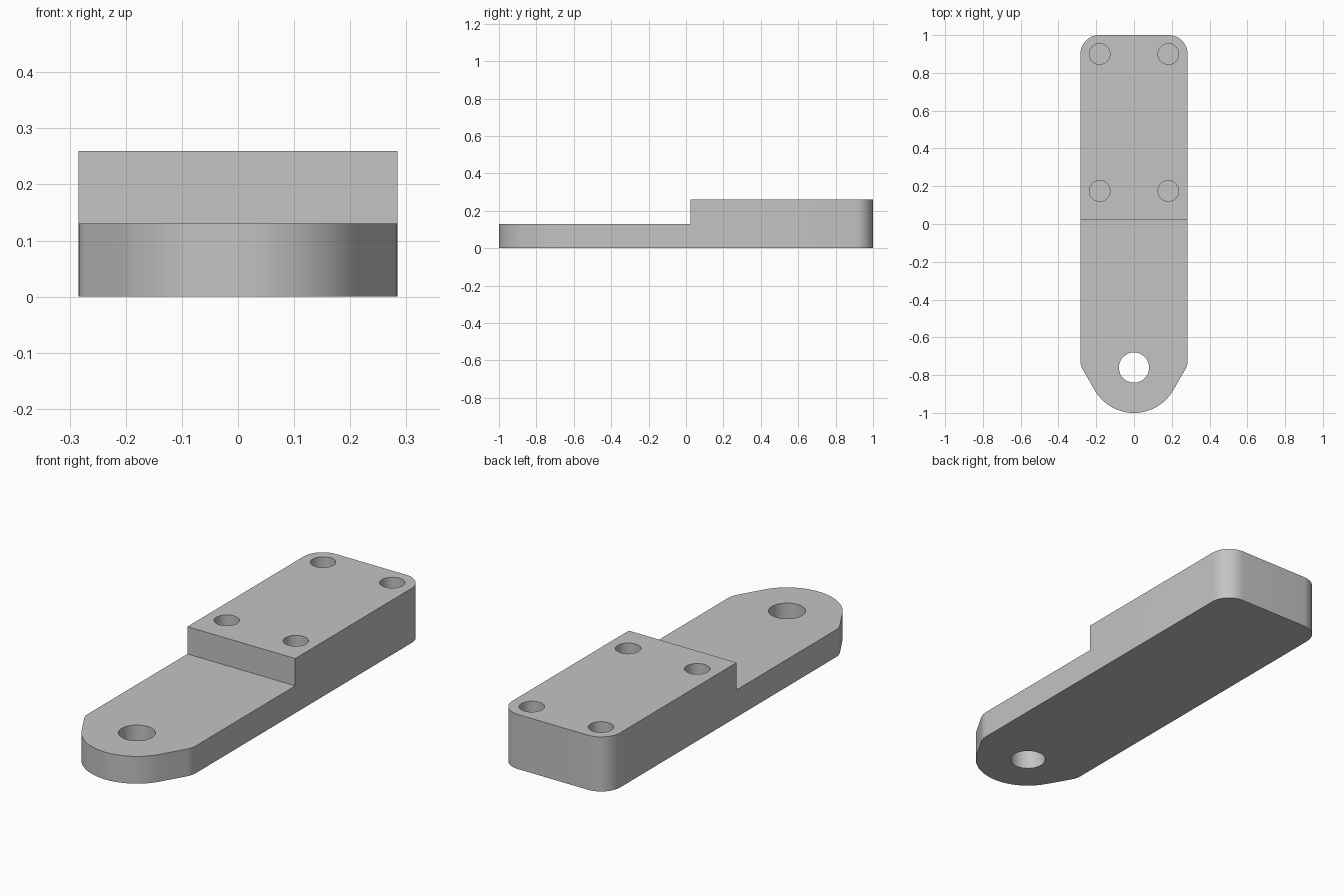
import bpy, bmesh, math
from mathutils import Vector

default = bpy.data.objects.get("Cube")
if default:
    bpy.data.objects.remove(default, do_unlink=True)

HALF_W = 0.284          # half width of the bar
TOP, STEP = 0.26, 0.13  # pad height and tongue height
STEP_Y = 0.025          # where the pad begins
EYE_Y, EYE_R = -0.76, 0.08
TIP_R = 0.24
CORNER_R = 0.1

grey = bpy.data.materials.new("plain grey")
grey.use_nodes = True
colour = (0.55, 0.55, 0.55, 1)
grey.diffuse_color = colour
grey.node_tree.nodes["Principled BSDF"].inputs["Base Color"].default_value = colour


def arc(cx, cy, r, start, end, steps):
    """Points on an arc, angles in degrees."""
    angles = [math.radians(start + (end - start) * i / steps) for i in range(steps + 1)]
    return [Vector((cx + r * math.cos(a), cy + r * math.sin(a), 0)) for a in angles]


def prism(name, outline, z0, z1):
    """Extrude a counter-clockwise outline between two heights."""
    bm = bmesh.new()
    base = bm.faces.new([bm.verts.new((p.x, p.y, z0)) for p in outline])
    new = bmesh.ops.extrude_face_region(bm, geom=[base])["geom"]
    top = [v for v in new if isinstance(v, bmesh.types.BMVert)]
    bmesh.ops.translate(bm, verts=top, vec=(0, 0, z1 - z0))
    bmesh.ops.recalc_face_normals(bm, faces=bm.faces)
    mesh = bpy.data.meshes.new(name)
    bm.to_mesh(mesh)
    bm.free()
    mesh.materials.append(grey)
    obj = bpy.data.objects.new(name, mesh)
    bpy.context.collection.objects.link(obj)
    return obj


def cut(target, cutter):
    """Subtract the cutter, then discard it."""
    cutter.hide_render = True
    mod = target.modifiers.new("cut", 'BOOLEAN')
    mod.operation = 'DIFFERENCE'
    mod.solver = 'EXACT'
    mod.object = cutter
    bpy.context.view_layer.objects.active = target
    bpy.ops.object.modifier_apply(modifier=mod.name)
    bpy.data.objects.remove(cutter, do_unlink=True)


# Right half of the outline: round tip, tangent flank, soft shoulder, back corner
t = math.radians(30)
shoulder_y = EYE_Y - TIP_R * math.sin(t) + (HALF_W - TIP_R * math.cos(t)) / math.tan(t)
shoulder_y += CORNER_R * math.tan(t / 2)
half = arc(0, EYE_Y, TIP_R, -90, -30, 16)
half += arc(HALF_W - CORNER_R, shoulder_y, CORNER_R, -30, 0, 6)
half += arc(HALF_W - CORNER_R, 1 - CORNER_R, CORNER_R, 0, 90, 12)
mirrored = [Vector((-p.x, p.y, 0)) for p in reversed(half[1:])]
bar = prism("stepped_mounting_bar", half + mirrored, 0, TOP)

# Lower tongue in front of the pad
box = [Vector((x, y, 0)) for x, y in ((-1, -2), (1, -2), (1, STEP_Y), (-1, STEP_Y))]
cut(bar, prism("step_cutter", box, STEP, 1))

# Through eye in the tongue
cut(bar, prism("eye_cutter", arc(0, EYE_Y, EYE_R, 0, 360, 48)[:-1], -1, 1))

# Four screw holes, closed by a thin skin underneath
for x in (-0.182, 0.182):
    for y in (0.175, 0.9):
        cut(bar, prism("screw_cutter", arc(x, y, 0.055, 0, 360, 32)[:-1], 0.002, 1))

bpy.ops.object.select_all(action='DESELECT')
bar.select_set(True)
bpy.context.view_layer.objects.active = bar
bpy.ops.object.shade_smooth_by_angle(angle=math.radians(30))
